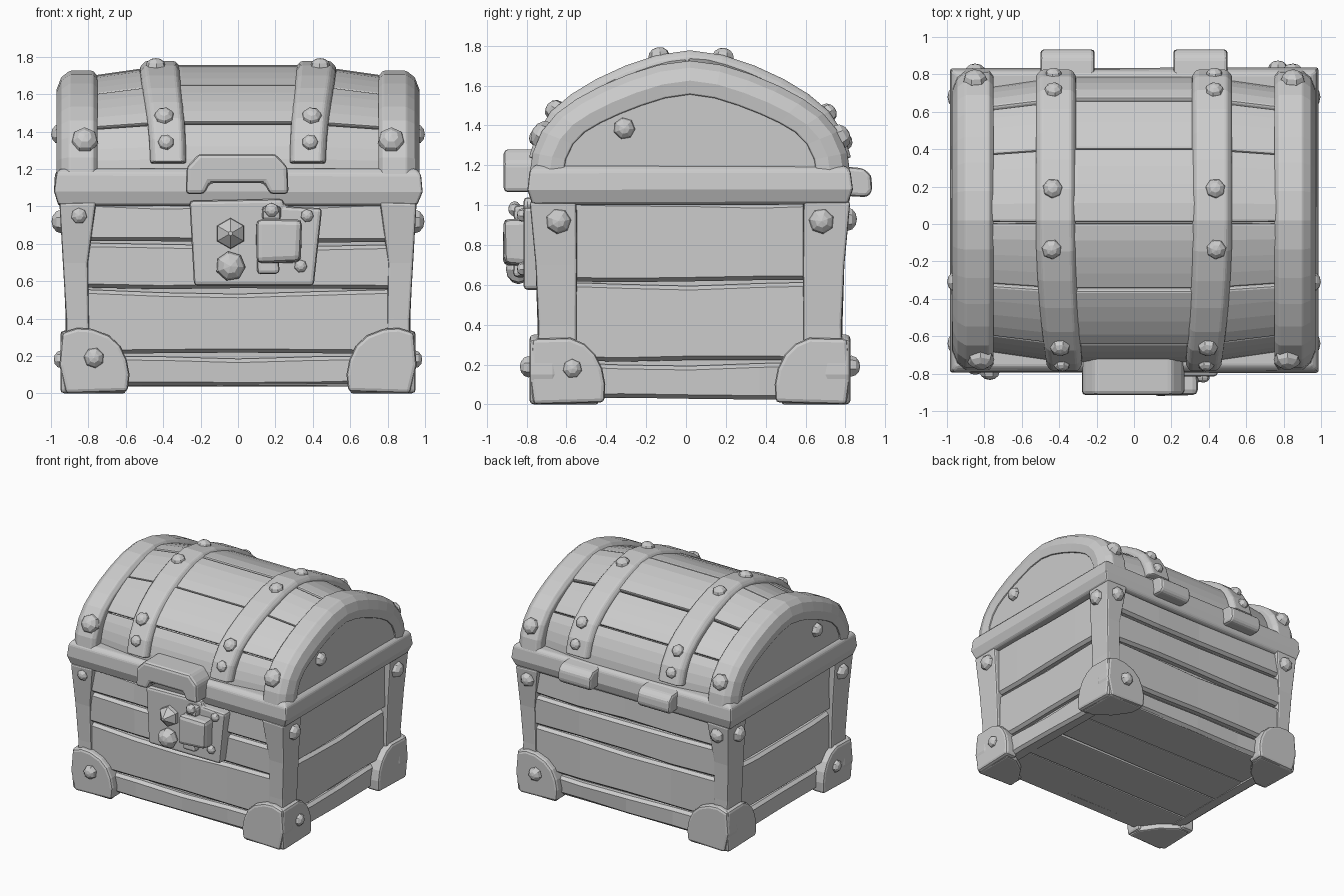
import bpy, bmesh, random
from math import sin, cos, radians
from mathutils import Vector, Matrix

if "Cube" in bpy.data.objects:
    bpy.data.objects.remove(bpy.data.objects["Cube"])

random.seed(4)
CY = 0.02  # depth centre of the chest; all parts are built around it


def finish(name, bm, bevel=0.0, mirror=""):
    bmesh.ops.recalc_face_normals(bm, faces=bm.faces)
    me = bpy.data.meshes.new(name)
    bm.to_mesh(me)
    bm.free()
    ob = bpy.data.objects.new(name, me)
    ob.location.y = CY
    bpy.context.collection.objects.link(ob)
    if mirror:
        m = ob.modifiers.new("mirror", 'MIRROR')
        m.use_axis = ("x" in mirror, "y" in mirror, False)
    if bevel:
        b = ob.modifiers.new("bevel", 'BEVEL')
        b.width, b.segments, b.limit_method = bevel, 2, 'ANGLE'
        b.angle_limit = radians(35)
    return ob


def loft(name, rings, bevel=0.0, mirror="", jitter=0.0):
    bm = bmesh.new()
    j = lambda: random.uniform(-jitter, jitter)
    vs = [[bm.verts.new((x + j(), y + j(), z + j())) for x, y, z in r] for r in rings]
    n = len(vs[0])
    for a, b in zip(vs, vs[1:]):
        for i in range(n):
            bm.faces.new((a[i], a[(i + 1) % n], b[(i + 1) % n], b[i]))
    bm.faces.new(vs[0])
    bm.faces.new(vs[-1])
    return finish(name, bm, bevel, mirror)


def prism(name, pts, axis, a, b, bevel=0.02, mirror="", jitter=0.0):
    place = {"x": lambda p, d: (d, p[0], p[1]),
             "y": lambda p, d: (p[0], d, p[1])}[axis]
    return loft(name, [[place(p, d) for p in pts] for d in (a, b)], bevel, mirror, jitter)


def rect(x0, x1, y0, y1, z):
    return [(x0, y0, z), (x1, y0, z), (x1, y1, z), (x0, y1, z)]


def box(name, x0, x1, y0, y1, z0, z1, bevel=0.02, mirror="", jitter=0.0):
    return loft(name, [rect(x0, x1, y0, y1, z0), rect(x0, x1, y0, y1, z1)], bevel, mirror, jitter)


def curve(ry, rz, t):
    # lid profile: an ellipse with slightly flattened shoulders
    u = min(t, 180 - t)
    dip = 0.03 * sin(radians(180 * (u - 28) / 57)) if 28 < u < 85 else 0
    return ry * cos(radians(t)), 1.15 + rz * sin(radians(t)) - dip


def arch(name, section, ry, rz, t0, t1, n, bevel=0.012, mirror="", lean=0.0):
    # sweep an (x, offset) section over the lid profile
    rings = []
    for i in range(n + 1):
        t = t0 + (t1 - t0) * i / n
        s = lean * max(0, -cos(radians(t))) ** 2
        rings.append([(x * (1 - s), *curve(ry + d, rz + d, t)) for x, d in section])
    return loft(name, rings, bevel, mirror)


def rivet(name, loc, normal, r=0.055, mirror=""):
    bm = bmesh.new()
    bmesh.ops.create_uvsphere(bm, u_segments=7, v_segments=6, radius=r)
    rot = Vector(normal).to_track_quat('Z', 'Y').to_matrix().to_4x4()
    bm.transform(Matrix.Translation(loc) @ rot @ Matrix.Rotation(random.random(), 4, 'Z')
                 @ Matrix.Diagonal((1, 1, 0.8, 1)))
    return finish(name, bm, 0, mirror)


def plank(name, z0, z1, half, dist, axis, sign, bulge=0.0):
    # hand-hewn horizontal board on one wall of the body
    rings = []
    for u in (-1, -0.5, 0, 0.5, 1):
        j = lambda k=0.007: random.uniform(-k, k)
        a, b = z0 + j(), z1 - 0.012 * (1 - u * u) + j()
        da, db = dist + 0.025 * a + bulge + j(), dist + 0.025 * b + j()
        sec = [(dist - 0.1, a), (da - 0.025, a), (da, a + 0.02),
               (db, b - 0.02), (db - 0.025, b), (dist - 0.1, b)]
        if axis == "x":
            rings.append([(u * half, sign * d, z) for d, z in sec])
        else:
            rings.append([(sign * d, u * half, z) for d, z in sec])
    return loft(name, rings)


# body core and floor boards
loft("body_core", [rect(-.84, .84, -.69, .69, .06), rect(-.86, .86, -.72, .72, 1.04)])
for i, (a, b) in enumerate([(-.72, -.36), (-.35, .01), (.02, .34), (.35, .72)]):
    box(f"floor_board_{i}", -.86, .86, a, b, .04, .09, .01, jitter=.005)

# wall planks
for sign, side in ((-1, "front"), (1, "back")):
    for i, (a, b) in enumerate([(.045, .2), (.215, .55), (.56, .8), (.81, 1.02)]):
        plank(f"{side}_plank_{i}", a, b, .82, .74, "x", sign, .012 * (i > 0))
for sign, side in ((-1, "left"), (1, "right")):
    for i, (a, b) in enumerate([(.03, .21), (.22, .61), (.62, 1.02)]):
        plank(f"{side}_plank_{i}", a, b, .7, .88, "y", sign, .01 * (i > 0))

# L-shaped corner posts
rings = []
for z, X, Y, w in ((.05, .92, .765, .79), (.4, .92, .765, .80), (.7, .935, .775, .80), (1.02, .95, .80, .755)):
    rings.append([(w, Y, z), (X, Y, z), (X, .57, z), (X - .1, .57, z),
                  (X - .1, Y - .1, z), (w, Y - .1, z)])
loft("corner_post", rings, .018, "xy", .005)

# corner boots: two rounded plates and a sole
prism("boot_front_plate", [(.59, .01), (.58, .1), (.595, .18), (.63, .255), (.69, .31), (.78, .345),
      (.86, .35), (.94, .325), (.955, .15), (.92, 0)], "y", .67, .805, .02, "xy")
prism("boot_side_plate", [(.43, .01), (.425, .1), (.44, .18), (.475, .25), (.53, .305), (.60, .335),
      (.79, .33), (.805, .15), (.785, 0)], "x", .84, .95, .02, "xy")
loft("boot_sole", [[(x, y, z) for x, y in ((.60, .79), (.61, .68), (.70, .55), (.82, .46),
     (.92, .46), (.92, .79))] for z in (0, .06)], .012, "xy")

# rivets on the body
rivet("boot_rivet_front", (-.77, -.81, .19), (0, -1, 0), .055)
rivet("boot_rivet_back", (.77, .81, .19), (0, 1, 0), .055)
rivet("boot_rivet_side", (.945, -.59, .18), (1, 0, 0), .05, "x")
rivet("post_rivet_side", (.945, .66, .92), (1, 0, 0), .065, "xy")
rivet("post_rivet_back", (.85, .79, .93), (0, 1, 0), .06, "x")
rivet("post_rivet_front", (-.85, -.79, .95), (0, -1, 0), .045)

# lid rim
loft("lid_rim", [rect(-x, x, -y, y, z) for z, x, y in
     ((1.0, .945, .775), (1.015, .965, .795), (1.08, .985, .815), (1.175, .975, .805), (1.2, .95, .78))],
     .012, jitter=.004)

# dome: inner fill and planks
arch("dome_fill", [(-.84, -.1), (-.42, -.04), (.42, -.04), (.84, -.1), (.84, -.4), (-.84, -.4)],
     .75, .58, 0, 180, 16, 0)
cuts = [3, 32, 60, 91, 119, 150, 177]
for i, (a, b) in enumerate(zip(cuts, cuts[1:])):
    o = (0, -.012, .002, -.003, .004, -.008)[i]
    arch(f"lid_plank_{i}", [(-.8, o - .06), (-.45, o - .01), (-.3, o), (.3, o), (.45, o - .01),
         (.8, o - .06), (.8, -.14), (-.8, -.14)], .77, .605, a + .3, b - .3, 4)

# arched lid ends with inset panels
arch("lid_end_arch", [(.75, -.03), (.775, 0), (.90, 0), (.945, -.035), (.97, -.1),
     (.96, -.17), (.75, -.17)], .805, .575, 0, 180, 16, .008, "x")
panel = [curve(.655, .42, t) for t in range(0, 181, 12)]
prism("lid_end_panel", panel, "x", .8, .95, .006, "x")
rivet("lid_side_rivet", (.955, -.33, 1.385), (1, 0, 0), .055, "x")


def arc_rivet(name, x, t, ry, rz, r):
    c, s = cos(radians(t)), sin(radians(t))
    rivet(name, (x, *curve(ry, rz, t)), (0, rz * c, ry * s), r, "x")


arc_rivet("end_arch_front_rivet", .82, 159, .79, .56, .075)
arc_rivet("end_arch_back_rivet", .85, 20, .80, .57, .065)

# metal straps over the lid
arch("lid_strap", [(.31, -.02), (.335, .012), (.495, .012), (.525, -.02), (.525, -.1), (.31, -.1)],
     .805, .615, 8, 172, 14, .012, "x", .11)
for i, (x, t, r) in enumerate([(.43, 16, .045), (.43, 31, .05), (.435, 78, .055),
                               (.44, 101, .055), (.395, 147, .055), (.385, 162, .045)]):
    arc_rivet(f"strap_rivet_{i}", x, t, .81, .62, r)

# hinges at the back
prism("hinge", [(.72, 1.05), (.89, 1.04), (.915, 1.07), (.91, 1.15), (.87, 1.185), (.72, 1.2)],
      "x", .21, .5, .025, "x")

# clasp on the lid front
clasp = [(-.28, 1.065), (-.275, 1.21), (-.21, 1.28), (.2, 1.28), (.265, 1.21), (.27, 1.065),
         (.17, 1.065), (.14, 1.125), (-.15, 1.125), (-.18, 1.065)]
prism("clasp", clasp, "y", -.72, -.935, .022)

# lock plate, hasp and studs
prism("lock_plate", [(-.235, .575), (-.26, 1.03), (.24, 1.04), (.25, 1.0), (.45, .99), (.405, .575)],
      "y", -.7, -.835, .02)
box("hasp", .1, .34, -.935, -.8, .70, .93, .03, "", .008)
box("hasp_stem", .105, .22, -.885, -.8, .64, .74, .02, "", .005)
box("hasp_top", .13, .23, -.885, -.8, .92, 1.0, .02, "", .005)
rivet("lock_stud_lower", (-.04, -.86, .68), (0, -1, 0), .08)
loft("lock_stud_pyramid", [[(-.04 + r * cos(radians(60 * i + 30)), y, .855 + r * sin(radians(60 * i + 30)))
     for i in range(6)] for r, y in ((.085, -.81), (.08, -.865), (.012, -.925))])
rivet("lock_pin_top", (.18, -.88, .98), (0, -1, 0), .04)
rivet("lock_pin_right", (.37, -.84, .95), (0, -1, 0), .035)
rivet("lock_pin_lower", (.335, -.84, .68), (0, -1, 0), .035)
